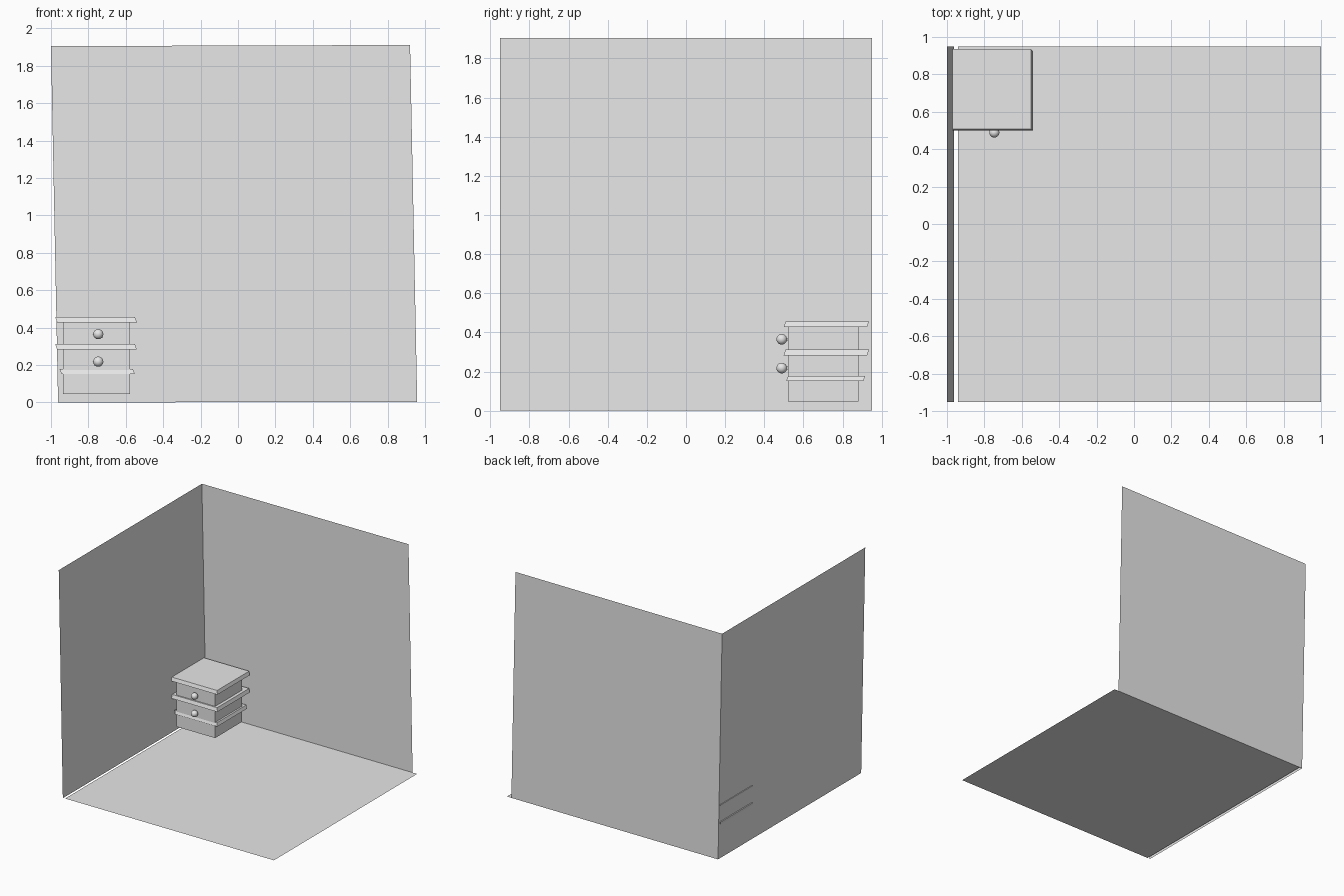
import bpy
import bmesh

if "Cube" in bpy.data.objects:
    bpy.data.objects.remove(bpy.data.objects["Cube"])

grey = bpy.data.materials.new("plain_grey")
grey.diffuse_color = (0.8, 0.8, 0.8, 1)
grey.use_nodes = True
grey.node_tree.nodes["Principled BSDF"].inputs["Base Color"].default_value = grey.diffuse_color


def finish(name, bm):
    mesh = bpy.data.meshes.new(name)
    bm.to_mesh(mesh)
    bm.free()
    mesh.materials.append(grey)
    obj = bpy.data.objects.new(name, mesh)
    bpy.context.collection.objects.link(obj)
    return obj


def sheet(name, corners):
    bm = bmesh.new()
    bm.faces.new([bm.verts.new(c) for c in corners])
    return finish(name, bm)


def box(name, x, y, z, shift=(0, 0)):
    """Box between limits; its top is moved sideways by shift."""
    bm = bmesh.new()
    bmesh.ops.create_cube(bm, size=1)
    for v in bm.verts:
        top = v.co.z > 0
        v.co = (x[v.co.x > 0] + (shift[0] if top else 0),
                y[v.co.y > 0] + (shift[1] if top else 0), z[top])
    return finish(name, bm)


# Room: thin floor and two slightly leaning walls
F, B, H = -0.951, 0.949, 1.908
sheet("floor", [(-0.94, F, 0.003), (1, F, 0.003), (1, B, 0.003), (-0.94, B, 0.003)])
sheet("left_wall", [(-0.962, F, 0), (-0.962, B, 0), (-1, B, H - 0.003), (-1, F, H - 0.003)])
sheet("back_wall", [(-0.962, B, 0), (0.958, B, 0.003), (0.92, B, H + 0.003), (-1, B, H - 0.003)])

# Nightstand body
box("cabinet_body", (-0.936, -0.577), (0.52, 0.88), (0.046, 0.435))

# Overhanging slabs with slanted edges
SLANT = (-0.01, 0.01)
box("top_slab", (-0.967, -0.541), (0.499, 0.925), (0.428, 0.457), SLANT)
box("middle_slab", (-0.967, -0.541), (0.499, 0.925), (0.283, 0.312), SLANT)
box("lower_slab", (-0.944, -0.552), (0.512, 0.906), (0.152, 0.178), SLANT)

# Round drawer knobs
for label, z in (("upper", 0.365), ("lower", 0.218)):
    bpy.ops.mesh.primitive_uv_sphere_add(segments=32, ring_count=16, radius=0.027,
                                         location=(-0.747, 0.489, z))
    knob = bpy.context.object
    knob.name = label + "_knob"
    knob.data.materials.append(grey)
    bpy.ops.object.shade_smooth()

    # Stem joining the knob to the drawer front
    box(label + "_knob_stem", (-0.754, -0.740), (0.50, 0.525), (z - 0.007, z + 0.007))
